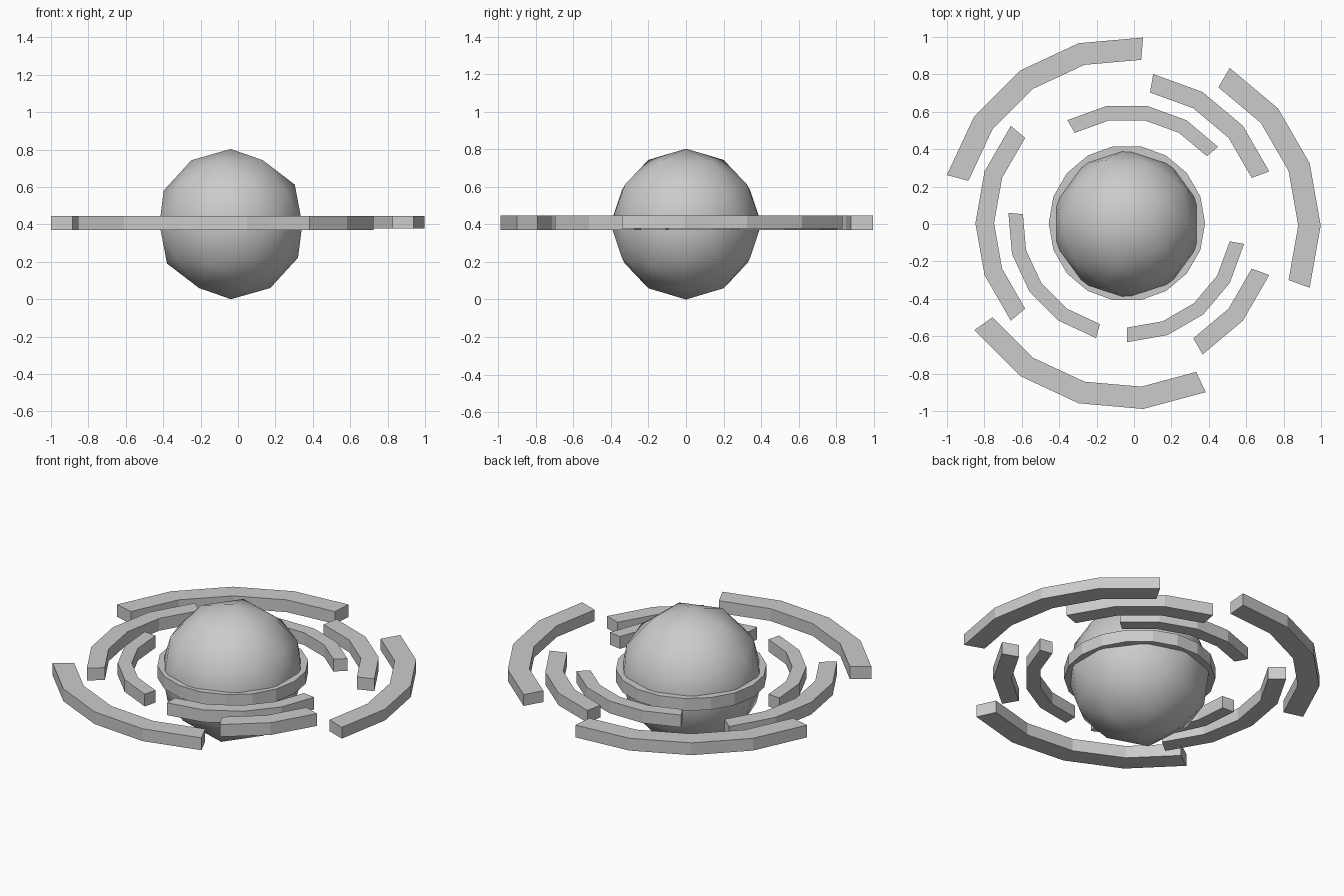
import bpy, bmesh
from math import radians, cos, sin, pi

if "Cube" in bpy.data.objects:
    bpy.data.objects.remove(bpy.data.objects["Cube"])

CX, CY = -0.038, 0.004      # shared centre of planet and rings
Z0, Z1 = 0.371, 0.446       # underside and top of rings


def arc(name, r_in, r_out, start, end, c=(CX, CY), z=(Z0, Z1)):
    """Box-section arc with one facet every 20 degrees; 360 closes it."""
    n = round((end - start) / 20)
    closed = end - start == 360
    bm = bmesh.new()
    secs = []
    for i in range(n if closed else n + 1):
        a = radians(start + 20 * i)
        secs.append([bm.verts.new((c[0] + r * cos(a), c[1] + r * sin(a), h))
                     for r, h in ((r_in, z[0]), (r_out, z[0]), (r_out, z[1]), (r_in, z[1]))])
    for i in range(n):
        a, b = secs[i], secs[(i + 1) % len(secs)]
        for k in range(4):
            m = (k + 1) % 4
            bm.faces.new((a[k], a[m], b[m], b[k]))
    if not closed:
        bm.faces.new(secs[0])
        bm.faces.new(secs[-1])
    bmesh.ops.recalc_face_normals(bm, faces=bm.faces)
    me = bpy.data.meshes.new(name)
    bm.to_mesh(me)
    bm.free()
    ob = bpy.data.objects.new(name, me)
    bpy.context.collection.objects.link(ob)
    return ob


# Planet: smooth low-poly icosphere
bpy.ops.mesh.primitive_ico_sphere_add(subdivisions=2, radius=0.4015,
                                      location=(CX, 0, 0.4015), rotation=(0, 0, pi))
planet = bpy.context.object
planet.name = "planet"
bpy.ops.object.shade_smooth()

# Collar around the equator
arc("equator_ring", 0.35, 0.418, 0, 360)

# Inner, middle and outer broken rings
rings = {
    "inner_ring": (0.558, 0.636, [(40, 120), (175, 255), (270, 350)]),
    "middle_ring": (0.71, 0.81, [(20, 80), (140, 220), (300, 340)]),
    "outer_ring": (0.877, 0.9965, [(85, 165), (215, 295)]),
}
for name, (r_in, r_out, spans) in rings.items():
    for i, (s, e) in enumerate(spans):
        arc(f"{name}_segment_{i + 1}", r_in, r_out, s, e)

# Third outer segment is slightly smaller and off-centre
arc("outer_ring_segment_3", 0.853, 0.973, -20, 60, c=(0.025, -0.008), z=(0.377, 0.446))
